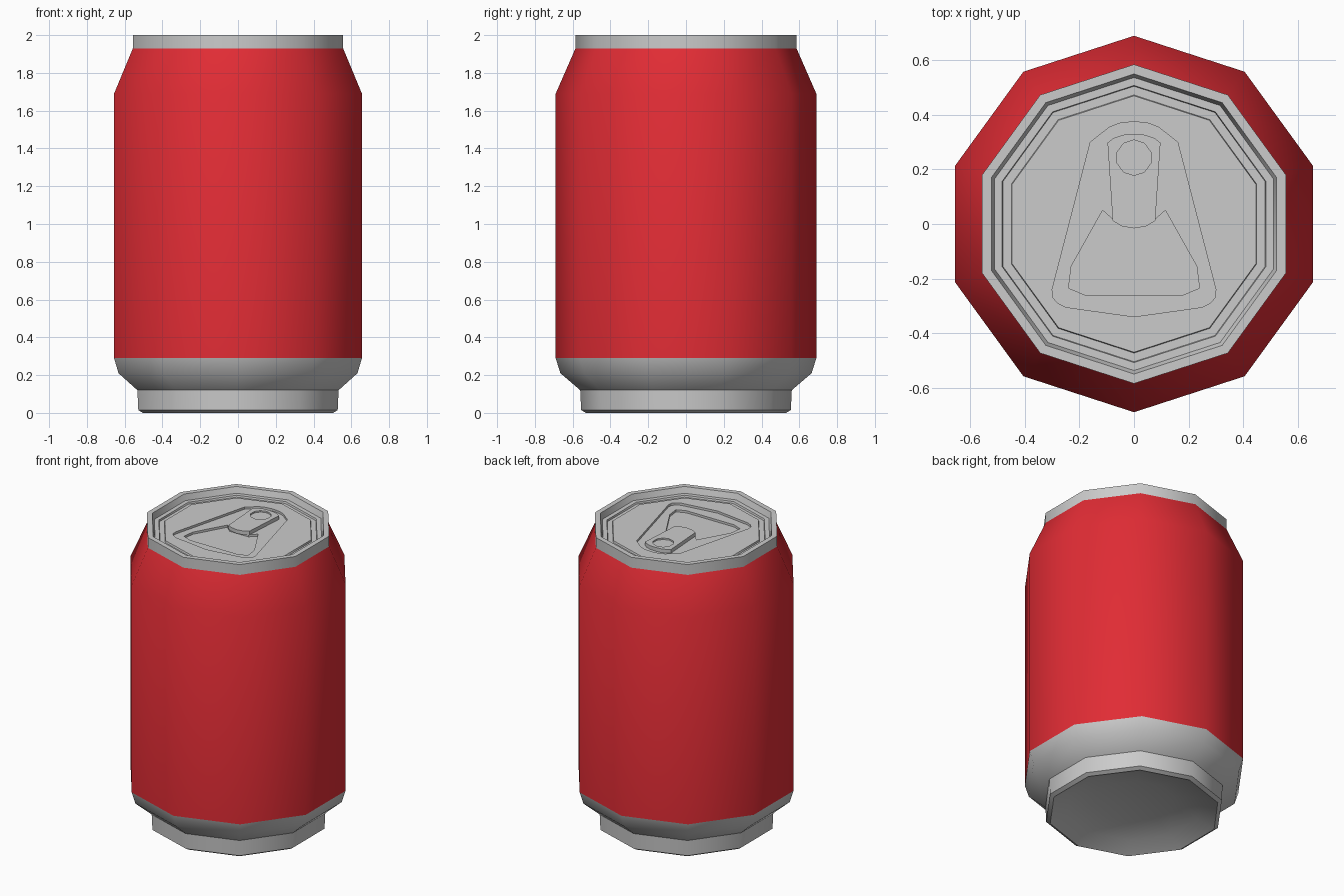
import bpy, bmesh
from math import sin, cos, pi, radians

if "Cube" in bpy.data.objects:
    bpy.data.objects.remove(bpy.data.objects["Cube"])

SIDES = 10


def finish(bm, name, angle, color=None):
    me = bpy.data.meshes.new(name)
    bm.to_mesh(me)
    bm.free()
    ob = bpy.data.objects.new(name, me)
    bpy.context.collection.objects.link(ob)
    if color:
        mat = bpy.data.materials.new(name + "_paint")
        mat.diffuse_color = color
        mat.use_nodes = True
        mat.node_tree.nodes["Principled BSDF"].inputs["Base Color"].default_value = mat.diffuse_color
        me.materials.append(mat)
    bpy.ops.object.select_all(action='DESELECT')
    ob.select_set(True)
    bpy.context.view_layer.objects.active = ob
    bpy.ops.object.shade_smooth_by_angle(angle=radians(angle))
    return ob


def polygon(r, n=SIDES, cy=0.0):
    # Corner on +y, running clockwise
    return [(r * sin(2 * pi * i / n), cy + r * cos(2 * pi * i / n)) for i in range(n)]


def mirrored(half):
    # Right half of an outline, top to bottom, mirrored to the left
    return half + [(-x, y) for x, y in reversed(half) if x > 0]


def lathe(name, profile, angle=40, color=None):
    # Profile of (radius, z), walked so that the outside is on the right
    bm = bmesh.new()
    rings = []
    for r, z in profile:
        if r == 0:
            rings.append([bm.verts.new((0, 0, z))] * SIDES)
        else:
            rings.append([bm.verts.new((x, y, z)) for x, y in polygon(r)])
    for a, b in zip(rings, rings[1:]):
        for i in range(SIDES):
            j = (i + 1) % SIDES
            bm.faces.new(list(dict.fromkeys((a[j], a[i], b[i], b[j]))))
    return finish(bm, name, angle, color)


def loop(bm, pts, z):
    vs = [bm.verts.new((x, y, z)) for x, y in pts]
    for i, v in enumerate(vs):
        bm.edges.new((v, vs[i - 1]))
    return vs


def fill(bm, *loops, up=1):
    # Flat region between an outline and its holes
    edges = [bm.edges.get((l[i], l[i - 1])) for l in loops for i in range(len(l))]
    bmesh.ops.triangle_fill(bm, use_beauty=True, edges=edges, normal=(0, 0, up))
    for e in edges:
        for f in e.link_faces:
            f.normal_update()


def wall(bm, a, b):
    for i in range(len(a)):
        bm.faces.new((a[i], a[i - 1], b[i - 1], b[i]))


# Can shell: base with domed underside, painted sleeve, top rim with grooves
lathe("base", [(0, 0.10), (0.25, 0.085), (0.42, 0.05), (0.53, 0.0), (0.555, 0.015),
               (0.56, 0.12), (0.665, 0.21), (0.69, 0.29)])
lathe("sleeve", [(0.69, 0.29), (0.69, 1.69), (0.585, 1.93)], color=(0.75, 0.025, 0.035, 1))
lathe("rim", [(0.585, 1.93), (0.585, 2.0), (0.55, 2.0), (0.537, 1.96), (0.508, 1.96),
              (0.505, 1.948), (0.473, 1.948), (0.47, 1.96)])

# Lid panel with a stepped recess and the pour opening
recess = mirrored([(0, 0.375), (0.05, 0.37), (0.09, 0.355), (0.16, 0.30), (0.30, -0.24),
                   (0.297, -0.27), (0.28, -0.29), (0.25, -0.305), (0, -0.34)])
opening = mirrored([(0.07, 0.01), (0.115, 0.05), (0.23, -0.155), (0.24, -0.235), (0.18, -0.26)])
bm = bmesh.new()
outer = loop(bm, polygon(0.47), 1.96)
r_top, r_low = loop(bm, recess, 1.96), loop(bm, recess, 1.945)
o_top, o_low = loop(bm, opening, 1.945), loop(bm, opening, 1.93)
fill(bm, outer, r_top)
wall(bm, r_top, r_low)
fill(bm, r_low, o_top)
wall(bm, o_top, o_low)
fill(bm, o_low)
bmesh.ops.recalc_face_normals(bm, faces=bm.faces)
if sum(f.normal.z * f.calc_area() for f in bm.faces) < 0:
    bmesh.ops.reverse_faces(bm, faces=bm.faces)
finish(bm, "lid", 20)

# Pull tab with a round dimple
tab = mirrored([(0, 0.33), (0.04, 0.327), (0.075, 0.315), (0.097, 0.298),
                (0.078, 0.012), (0.045, -0.008), (0, -0.016)])
dimple = polygon(0.065, 10, 0.243)
bm = bmesh.new()
t_top, t_low = loop(bm, tab, 1.97), loop(bm, tab, 1.944)
d_top, d_low = loop(bm, dimple, 1.97), loop(bm, dimple, 1.96)
fill(bm, t_top, d_top)
wall(bm, t_top, t_low)
wall(bm, d_top, d_low)
fill(bm, d_low)
fill(bm, t_low, up=-1)
bmesh.ops.recalc_face_normals(bm, faces=bm.faces)
finish(bm, "pull_tab", 30)
